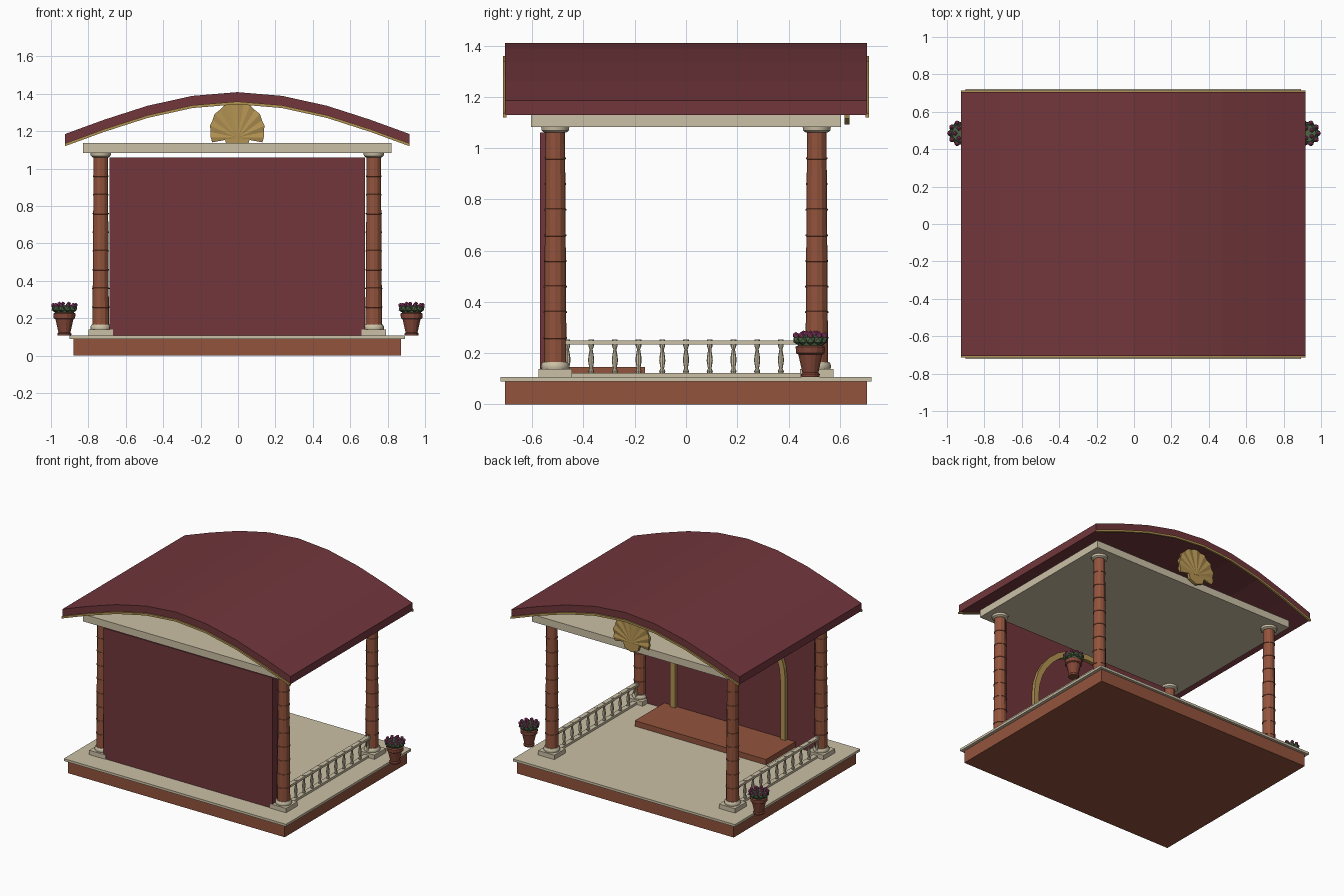
import bpy, bmesh, math
from mathutils import Matrix, Vector

old = bpy.data.objects.get("Cube")
if old:
    bpy.data.objects.remove(old, do_unlink=True)

CX = -0.004  # slight sideways offset of the building


def material(name, rgb):
    m = bpy.data.materials.new(name)
    m.use_nodes = True
    m.diffuse_color = (*rgb, 1)
    m.node_tree.nodes["Principled BSDF"].inputs["Base Color"].default_value = (*rgb, 1)
    return m


maroon = material("maroon", (0.165, 0.037, 0.045))
cream = material("cream_stone", (0.60, 0.53, 0.38))
brick = material("terracotta", (0.29, 0.088, 0.046))
clay = material("pot_clay", (0.23, 0.065, 0.04))
gold = material("gold", (0.45, 0.29, 0.085))
green = material("leaf_green", (0.075, 0.13, 0.06))
pink = material("blossom_pink", (0.32, 0.05, 0.17))


def finish(name, bm, mat, smooth=False):
    bmesh.ops.recalc_face_normals(bm, faces=bm.faces)
    me = bpy.data.meshes.new(name)
    bm.to_mesh(me)
    bm.free()
    me.materials.append(mat)
    ob = bpy.data.objects.new(name, me)
    bpy.context.collection.objects.link(ob)
    if smooth:
        bpy.ops.object.select_all(action="DESELECT")
        ob.select_set(True)
        bpy.context.view_layer.objects.active = ob
        bpy.ops.object.shade_smooth_by_angle(angle=math.radians(40))
    return ob


def add_box(bm, x0, x1, y0, y1, z0, z1):
    mat = Matrix.Translation(((x0 + x1) / 2, (y0 + y1) / 2, (z0 + z1) / 2))
    mat = mat @ Matrix.Diagonal((x1 - x0, y1 - y0, z1 - z0, 1))
    bmesh.ops.create_cube(bm, size=1, matrix=mat)


def box(name, mat, *dims):
    bm = bmesh.new()
    add_box(bm, *dims)
    return finish(name, bm, mat)


def add_lathe(bm, profile, x, y, sides):
    """Closed turned shape from (radius, height) pairs."""
    rings = []
    for r, z in profile:
        rings.append([bm.verts.new((x + r * math.cos(math.tau * k / sides),
                                    y + r * math.sin(math.tau * k / sides), z))
                      for k in range(sides)])
    for a, b in zip(rings, rings[1:]):
        for k in range(sides):
            n = (k + 1) % sides
            bm.faces.new((a[k], a[n], b[n], b[k]))
    bm.faces.new(rings[0])
    bm.faces.new(rings[-1])


def lathe(name, mat, profile, x, y, sides, smooth=False):
    bm = bmesh.new()
    add_lathe(bm, profile, x, y, sides)
    return finish(name, bm, mat, smooth)


def strip(name, mat, upper, lower, y0, y1):
    """Solid band between two lines in the xz plane, extruded along y."""
    bm = bmesh.new()
    rows = [[bm.verts.new((x, y, z)) for x, z in line]
            for y in (y0, y1) for line in (upper, lower)]
    ring = [rows[0], rows[1], rows[3], rows[2]]
    for a, b in zip(ring, ring[1:] + ring[:1]):
        for k in range(len(a) - 1):
            bm.faces.new((a[k], a[k + 1], b[k + 1], b[k]))
    for end in (0, -1):
        bm.faces.new([r[end] for r in ring])
    return finish(name, bm, mat)


# Floor, ceiling and rear wall
box("brick_base", brick, CX - 0.875, CX + 0.875, -0.705, 0.705, 0, 0.09)
box("floor_slab", cream, CX - 0.897, CX + 0.897, -0.723, 0.723, 0.09, 0.107)
box("ceiling_slab", cream, CX - 0.826, CX + 0.826, -0.604, 0.604, 1.083, 1.136)
box("wall", maroon, CX - 0.682, CX + 0.682, -0.57, -0.50, 0.107, 1.06)
box("low_step", brick, CX - 0.53, CX + 0.53, -0.50, -0.16, 0.107, 0.147)

# Gold arch framing the inside of the wall
outer, inner = [], []
for radius, line in ((0.465, outer), (0.425, inner)):
    line.append((CX + radius, 0.107))
    for k in range(17):
        a = math.pi * k / 16
        line.append((CX + radius * math.cos(a), 0.58 + radius * math.sin(a)))
    line.append((CX - radius, 0.107))
strip("wall_arch", gold, outer, inner, -0.50, -0.475)

# Curved roof with gold trim under both gable edges
half = [(0.24, 1.389), (0.48, 1.336), (0.71, 1.262), (0.921, 1.185)]
crown = [(CX - x, z) for x, z in reversed(half)] + [(CX, 1.409)] + [(CX + x, z) for x, z in half]


def lowered(drop):
    return [(x, z - drop) for x, z in crown]


strip("roof", maroon, crown, lowered(0.056), -0.705, 0.705)
for name, y0, y1 in (("front_trim", -0.714, -0.70), ("back_trim", 0.70, 0.714)):
    strip(name, gold, lowered(0.05), lowered(0.065), y0, y1)

# Columns with plinth, base moulding, banded shaft and capital
for side, sx in (("left", 1), ("right", -1)):
    for end, sy in (("front", -1), ("back", 1)):
        x, y = CX + sx * 0.73, sy * 0.51
        tag = f"{end}_{side}_"
        box(tag + "plinth", cream, x - 0.065, x + 0.065, y - 0.065, y + 0.065, 0.107, 0.139)
        lathe(tag + "column_base", cream,
              [(0.054, 0.139), (0.056, 0.148), (0.054, 0.157), (0.048, 0.166)], x, y, 16, True)
        shaft = [(0.044, 0.16)]
        for k in range(1, 9):
            z = 0.16 + k * 0.1
            r = 0.044 - 0.006 * k / 9
            shaft += [(r, z - 0.004), (r + 0.003, z - 0.003), (r + 0.003, z + 0.003), (r, z + 0.004)]
        shaft.append((0.038, 1.07))
        lathe(tag + "column", brick, shaft, x, y, 12)
        lathe(tag + "capital", cream,
              [(0.042, 1.06), (0.053, 1.068), (0.055, 1.084)], x, y, 16, True)

# Balustrades along both sides
vase = [(0.009, 0.12), (0.012, 0.13), (0.007, 0.14), (0.012, 0.17), (0.011, 0.185),
        (0.006, 0.215), (0.011, 0.228), (0.011, 0.253)]
for side, sx in (("left", 1), ("right", -1)):
    x = CX + sx * 0.73
    box(side + "_bottom_rail", cream, x - 0.017, x + 0.017, -0.46, 0.46, 0.107, 0.123)
    box(side + "_top_rail", cream, x - 0.016, x + 0.016, -0.47, 0.47, 0.234, 0.25)
    bm = bmesh.new()
    for k in range(-5, 6):
        add_lathe(bm, vase, x, k * 0.0925, 8)
    finish(side + "_balusters", bm, cream, True)

# Potted flowers beside the back columns
pot = [(0.036, 0.107), (0.038, 0.118), (0.032, 0.124), (0.048, 0.195),
       (0.057, 0.20), (0.059, 0.225), (0.05, 0.23)]
for side, sx in (("left", 1), ("right", -1)):
    x, y = sx * 0.928, 0.485
    lathe(side + "_pot", clay, pot, x, y, 14)
    leaves, blooms = bmesh.new(), bmesh.new()
    add_lathe(leaves, [(0.05, 0.228), (0.058, 0.25), (0.045, 0.272)], x, y, 10)
    for k in range(10):
        a = math.tau * k / 10
        d = Vector((math.cos(a), math.sin(a), 0))
        c = Vector((x, y, 0))
        bmesh.ops.create_icosphere(leaves, subdivisions=1, radius=0.021,
                                   matrix=Matrix.Translation(c + d * 0.05 + Vector((0, 0, 0.252))))
        bmesh.ops.create_icosphere(blooms, subdivisions=1, radius=0.013,
                                   matrix=Matrix.Translation(c + d * 0.059 + Vector((0, 0, 0.27))))
        if k % 2:
            bmesh.ops.create_icosphere(blooms, subdivisions=1, radius=0.013,
                                       matrix=Matrix.Translation(c + d * 0.028 + Vector((0, 0, 0.276))))
    finish(side + "_leaves", leaves, green)
    finish(side + "_blossoms", blooms, pink)

# Ribbed shell ornament on the back gable
bm = bmesh.new()
pivot, y_mid, lobes = 1.165, 0.628, 9
hubs = [bm.verts.new((CX, y_mid + s * 0.012, pivot)) for s in (-1, 1)]
rims = [[], []]
for k in range(lobes * 2 + 1):
    a = math.radians(-10 + 200 * k / (lobes * 2))
    ridge = k % 2
    r = 0.14 + 0.045 * max(0, math.sin(a)) + 0.006 * ridge
    for s, rim in zip((-1, 1), rims):
        rim.append(bm.verts.new((CX + r * math.cos(a) * 0.97,
                                 y_mid + s * (0.012 if ridge else 0.005),
                                 pivot + r * math.sin(a))))
for hub, rim in zip(hubs, rims):
    for a, b in zip(rim, rim[1:]):
        bm.faces.new((hub, a, b))
for k in range(lobes * 2):
    bm.faces.new((rims[0][k], rims[0][k + 1], rims[1][k + 1], rims[1][k]))
for end in (0, -1):
    bm.faces.new((hubs[0], rims[0][end], rims[1][end], hubs[1]))
finish("shell_ornament", bm, gold)
strip("shell_foot", gold, [(CX - 0.07, 1.175), (CX, 1.20), (CX + 0.07, 1.175)],
      [(CX - 0.055, 1.115), (CX, 1.093), (CX + 0.055, 1.115)], 0.618, 0.638)
